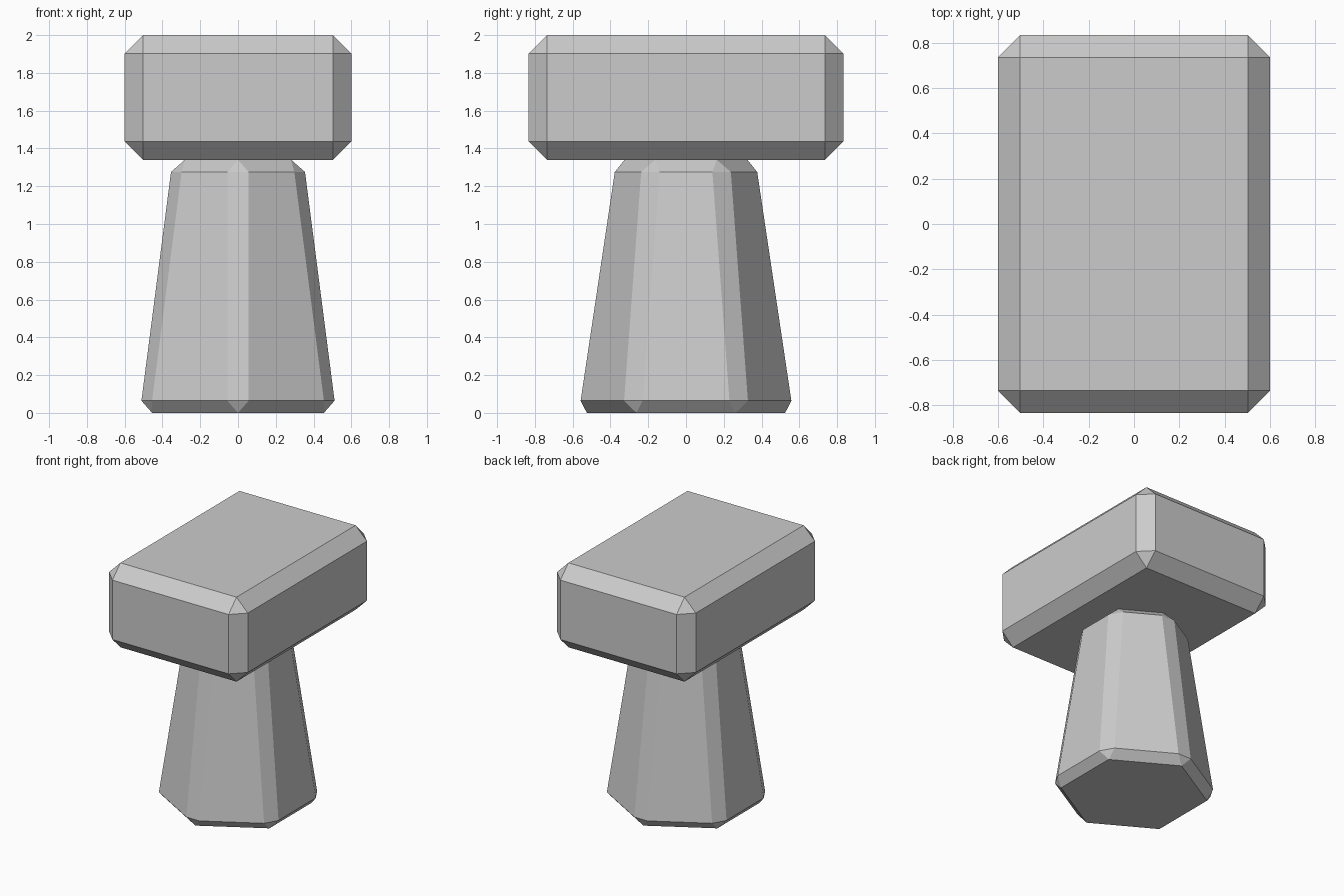
import bpy
import bmesh
from math import radians
from mathutils import Matrix

cube = bpy.data.objects.get("Cube")
if cube:
    bpy.data.objects.remove(cube, do_unlink=True)

grey = bpy.data.materials.new("stone_grey")
grey.use_nodes = True
colour = (0.6, 0.6, 0.6, 1)
grey.diffuse_color = colour
grey.node_tree.nodes["Principled BSDF"].inputs["Base Color"].default_value = colour


def add_part(name, bm, chamfer):
    """Chamfer every edge and link the mesh as a flat-shaded part."""
    bmesh.ops.bevel(bm, geom=bm.edges[:], offset=chamfer, offset_type='OFFSET',
                    segments=1, profile=0.5, affect='EDGES')
    bmesh.ops.recalc_face_normals(bm, faces=bm.faces[:])
    mesh = bpy.data.meshes.new(name)
    bm.to_mesh(mesh)
    bm.free()
    mesh.materials.append(grey)
    obj = bpy.data.objects.new(name, mesh)
    bpy.context.collection.objects.link(obj)
    return obj


TOP, JOINT = 2.0, 1.34

# Tapered six-sided post, with corners to the front and back
bm = bmesh.new()
bmesh.ops.create_cone(bm, cap_ends=True, segments=6, radius1=0.6, radius2=0.4, depth=JOINT)
front_corner = min(bm.verts, key=lambda v: v.co.y)
if abs(front_corner.co.x) > 0.01:
    bmesh.ops.rotate(bm, verts=bm.verts[:], matrix=Matrix.Rotation(radians(30), 3, 'Z'))
bmesh.ops.translate(bm, verts=bm.verts[:], vec=(0, 0, JOINT / 2))
add_part("post", bm, 0.065)

# Chamfered block head
bm = bmesh.new()
bmesh.ops.create_cube(bm, size=1)
bmesh.ops.scale(bm, verts=bm.verts[:], vec=(1.2, 1.667, TOP - JOINT))
bmesh.ops.translate(bm, verts=bm.verts[:], vec=(0, 0, (TOP + JOINT) / 2))
add_part("head", bm, 0.098)
